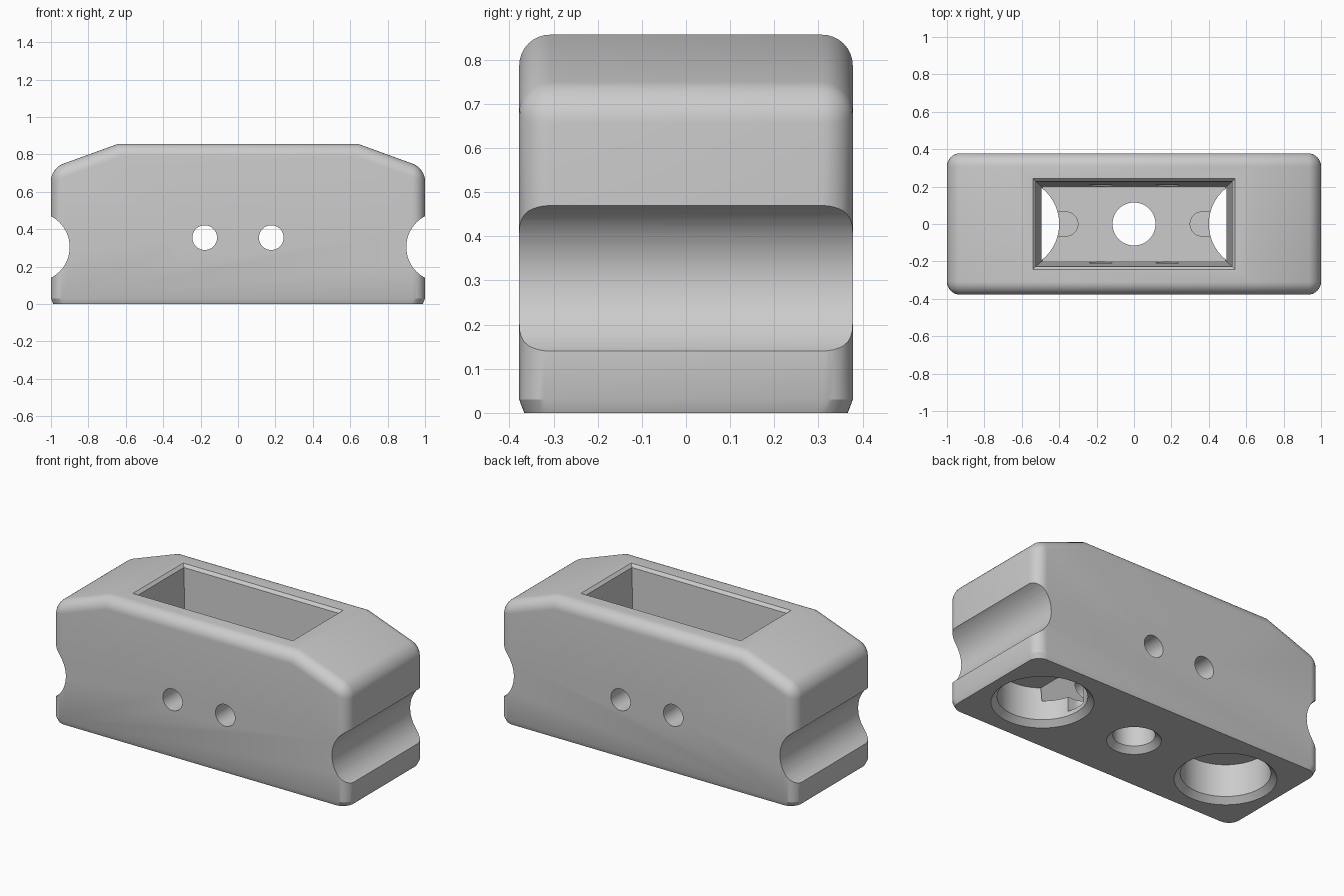
import bpy, bmesh, math
from mathutils import Matrix, Vector

cube = bpy.data.objects.get("Cube")
if cube:
    bpy.data.objects.remove(cube, do_unlink=True)

grey = bpy.data.materials.new("plain_grey")
grey.use_nodes = True
grey.diffuse_color = (0.6, 0.6, 0.6, 1)
grey.node_tree.nodes["Principled BSDF"].inputs["Base Color"].default_value = (0.6, 0.6, 0.6, 1)


def to_object(bm, name):
    bmesh.ops.recalc_face_normals(bm, faces=bm.faces)
    mesh = bpy.data.meshes.new(name)
    bm.to_mesh(mesh)
    bm.free()
    mesh.materials.append(grey)
    obj = bpy.data.objects.new(name, mesh)
    bpy.context.collection.objects.link(obj)
    return obj


def stack(name, layers, sides=64, matrix=Matrix()):
    """Solid lofted through (z, half_x, half_y) layers; four sides give a rectangle."""
    bm = bmesh.new()
    rings = []
    turn = math.pi / 4 if sides == 4 else 0
    grow = math.sqrt(2) if sides == 4 else 1
    for z, hx, hy in layers:
        angles = [turn + math.tau * i / sides for i in range(sides)]
        rings.append([bm.verts.new((grow * hx * math.cos(a), grow * hy * math.sin(a), z)) for a in angles])
    for low, high in zip(rings, rings[1:]):
        for i in range(sides):
            j = (i + 1) % sides
            bm.faces.new((low[i], low[j], high[j], high[i]))
    bm.faces.new(rings[0][::-1])
    bm.faces.new(rings[-1])
    bmesh.ops.transform(bm, matrix=matrix, verts=bm.verts)
    return to_object(bm, name)


# Body: side outline extruded through the depth, with rounded upper and upright edges
half_depth, skirt = 0.378, 0.03
outline = [(-1, skirt), (1, skirt), (1, 0.726), (0.64, 0.857), (-0.64, 0.857), (-1, 0.726)]
bm = bmesh.new()
front = bm.faces.new([bm.verts.new((x, -half_depth, z)) for x, z in outline])
moved = bmesh.ops.extrude_face_region(bm, geom=[front])["geom"]
bmesh.ops.translate(bm, vec=(0, 2 * half_depth, 0),
                    verts=[v for v in moved if isinstance(v, bmesh.types.BMVert)])
bmesh.ops.recalc_face_normals(bm, faces=bm.faces)


def is_rounded(edge):
    a, b = (v.co for v in edge.verts)
    at_base = a.z < 0.1 and b.z < 0.1
    at_crease = abs(a.x - b.x) < 0.01 and a.z > 0.8 and b.z > 0.8
    return not (at_base or at_crease)


bmesh.ops.bevel(bm, geom=[e for e in bm.edges if is_rounded(e)], offset=0.07,
                offset_type='OFFSET', segments=8, profile=0.5, affect='EDGES')

# Narrow tapered skirt under the body
base = min(bm.faces, key=lambda f: f.calc_center_median().z)
moved = bmesh.ops.extrude_face_region(bm, geom=[base])["geom"]
bottom = [v for v in moved if isinstance(v, bmesh.types.BMVert)]
if base.is_valid:
    bmesh.ops.delete(bm, geom=[base], context='FACES_ONLY')
for v in bottom:
    v.co = Vector((v.co.x * 0.988, v.co.y * 0.97, 0))
body = to_object(bm, "body")

# Cutters
cutters = [
    stack("pocket_cutter", [(0.15, 0.49, 0.197), (0.84, 0.525, 0.227),
                            (0.857, 0.541, 0.243), (0.95, 0.541, 0.243)], sides=4),
    stack("centre_hole_cutter", [(-0.02, 0.168, 0.168), (0.033, 0.115, 0.115), (0.2, 0.115, 0.115)]),
]
across = Matrix.Rotation(math.pi / 2, 4, 'X')
for side in (-1, 1):
    # Blind round recesses in the underside
    cutters.append(stack("recess_cutter", [(-0.02, 0.298, 0.298), (0.033, 0.245, 0.245), (0.23, 0.245, 0.245)],
                         matrix=Matrix.Translation((side * 0.645, 0, 0))))
    # Round-ended slots joining the pocket floor to the recesses
    cutters.append(stack("slot_end_cutter", [(0.06, 0.065, 0.065), (0.2, 0.065, 0.065)], sides=32,
                         matrix=Matrix.Translation((side * 0.365, 0, 0))))
    cutters.append(stack("slot_cutter", [(0.06, 0.07, 0.065), (0.2, 0.07, 0.065)], sides=4,
                         matrix=Matrix.Translation((side * 0.435, 0, 0))))
    # Screw holes front to back, and grooves across both ends
    for name, x, z, r in (("screw_hole_cutter", 0.178, 0.355, 0.066),
                          ("end_groove_cutter", 1.086, 0.305, 0.186)):
        cutters.append(stack(name, [(-0.6, r, r), (0.6, r, r)],
                             matrix=Matrix.Translation((side * x, 0, z)) @ across))

bpy.ops.object.select_all(action='DESELECT')
bpy.context.view_layer.objects.active = body
body.select_set(True)
for cutter in cutters:
    cutter.hide_render = True
    cut = body.modifiers.new(cutter.name, 'BOOLEAN')
    cut.operation = 'DIFFERENCE'
    cut.solver = 'EXACT'
    cut.object = cutter
    bpy.ops.object.modifier_apply(modifier=cut.name)
    bpy.data.objects.remove(cutter, do_unlink=True)

bpy.ops.object.shade_smooth_by_angle(angle=math.radians(25))
